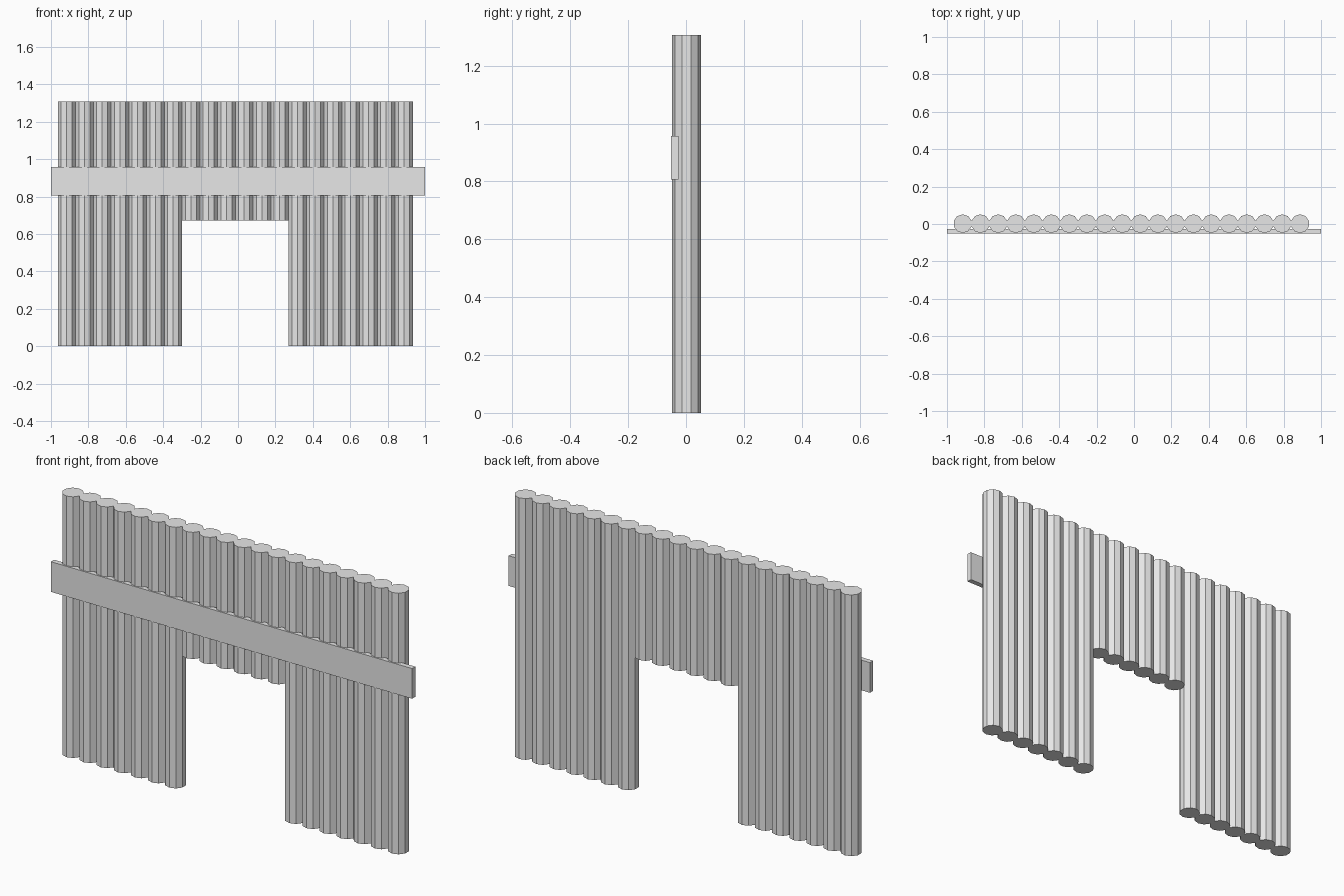
import bpy
from math import cos, radians

cube = bpy.data.objects.get("Cube")
if cube:
    bpy.data.objects.remove(cube, do_unlink=True)

# Single plain grey for the whole wall
GREY = (0.8, 0.8, 0.8, 1.0)
grey = bpy.data.materials.new("light_grey")
grey.use_nodes = True
grey.diffuse_color = GREY
grey.node_tree.nodes["Principled BSDF"].inputs["Base Color"].default_value = GREY

RADIUS = 0.0499
SIDES = 10
SPACING = 2 * RADIUS * cos(radians(18))   # logs touch flat to flat
TOP = 1.307
DOOR_TOP = 0.673
LOG_COUNT = 20
DOOR_LOGS = range(7, 13)
FIRST_X = -0.916
LOG_Y = 0.0018


def finish(obj, name):
    obj.name = name
    obj.data.name = name
    obj.data.materials.append(grey)
    return obj


def add_log(name, x, bottom):
    bpy.ops.mesh.primitive_cylinder_add(
        vertices=SIDES, radius=RADIUS, depth=TOP - bottom,
        location=(x, LOG_Y, (TOP + bottom) / 2))
    return finish(bpy.context.object, name)


# Row of upright logs, cut short above the doorway
for i in range(LOG_COUNT):
    over_door = i in DOOR_LOGS
    name = f"door_log_{i + 1}" if over_door else f"wall_log_{i + 1}"
    add_log(name, FIRST_X + i * SPACING, DOOR_TOP if over_door else 0)

# Crossbeam along the front
bpy.ops.mesh.primitive_cube_add(size=1, location=(0, -0.039, 0.882))
beam = finish(bpy.context.object, "front_crossbeam")
beam.scale = (2.0, 0.0255, 0.151)
